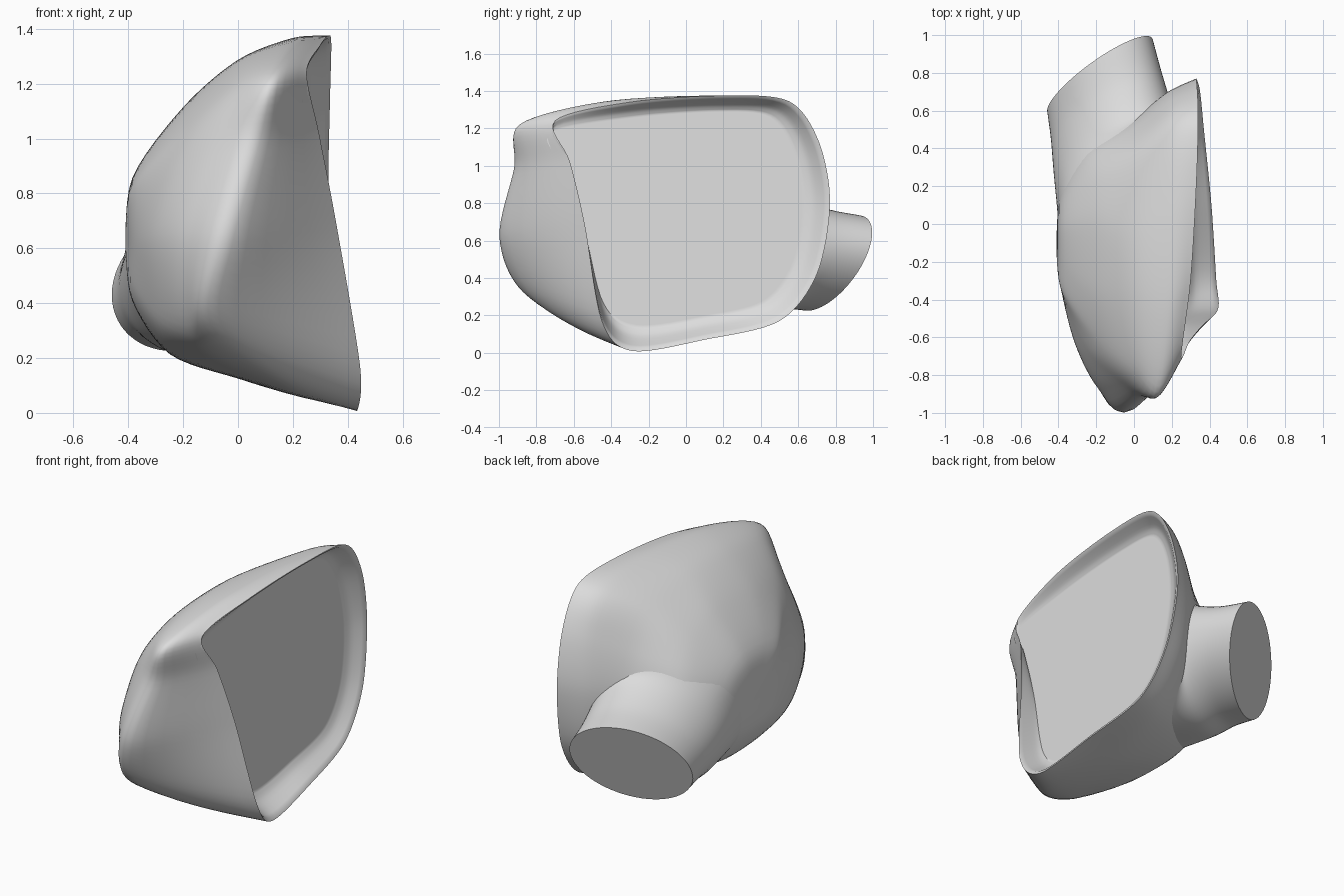
import bpy, bmesh
from math import cos, sin, tau
from mathutils import Vector
from mathutils.bvhtree import BVHTree

cube = bpy.data.objects.get("Cube")
if cube:
    bpy.data.objects.remove(cube, do_unlink=True)

grey = bpy.data.materials.new("plain grey")
grey.use_nodes = True
colour = (0.72, 0.72, 0.72, 1)
grey.diffuse_color = colour
grey.node_tree.nodes["Principled BSDF"].inputs["Base Color"].default_value = colour


def spline(a, b, c, d, t):
    """Point on a soft curve from b to c, with neighbours a and d."""
    m, n = (c - a) * 0.45, (d - b) * 0.45
    return (b + m * t + (3 * (c - b) - 2 * m - n) * t ** 2
            + (2 * (b - c) + m + n) * t ** 3)


def smooth_loop(points, steps=8):
    """Closed smooth loop through the points."""
    p = [Vector(q) for q in points]
    n = len(p)
    return [spline(p[i - 1], p[i], p[(i + 1) % n], p[(i + 2) % n], s / steps)
            for i in range(n) for s in range(steps)]


def smooth_rows(loops, steps=6):
    """Extra loops blended between the given ones."""
    rows = []
    last = len(loops) - 1
    for i in range(last):
        near = [loops[max(i - 1, 0)], loops[i], loops[i + 1], loops[min(i + 2, last)]]
        for s in range(steps):
            rows.append([spline(*q, s / steps) for q in zip(*near)])
    return rows + [loops[last]]


def skin(bm, rows):
    """Quads between successive closed rows; returns the rows of vertices."""
    grid = [[bm.verts.new(p) for p in row] for row in rows]
    for lower, upper in zip(grid, grid[1:]):
        for i in range(len(lower)):
            bm.faces.new((lower[i - 1], lower[i], upper[i], upper[i - 1]))
    return grid


def finish(bm, name):
    bmesh.ops.remove_doubles(bm, verts=bm.verts, dist=0.0001)
    bmesh.ops.recalc_face_normals(bm, faces=bm.faces)
    mesh = bpy.data.meshes.new(name)
    bm.to_mesh(mesh)
    bm.free()
    obj = bpy.data.objects.new(name, mesh)
    bpy.context.collection.objects.link(obj)
    mesh.materials.append(grey)
    bpy.ops.object.select_all(action="DESELECT")
    obj.select_set(True)
    bpy.context.view_layer.objects.active = obj
    bpy.ops.object.shade_smooth_by_angle(angle=0.8)


# Loops of the shell, each starting at the upper front corner and running
# over the top, down the back, along the bottom and up the front
rim = smooth_loop([
    (.25, -.7, 1.24), (.3, -.3, 1.34), (.33, .2, 1.375), (.34, .55, 1.345),
    (.335, .71, 1.13), (.33, .77, .8), (.35, .7, .42), (.37, .5, .17),
    (.41, .1, .07), (.435, -.29, .01), (.445, -.45, .17), (.36, -.54, .68),
    (.295, -.62, 1.02)])
ridge = smooth_loop([
    (.13, -.89, 1.22), (.18, -.45, 1.34), (.2, .1, 1.365), (.2, .5, 1.31),
    (.2, .65, 1.1), (.18, .7, .78), (.2, .65, .42), (.2, .45, .17),
    (.2, .05, .08), (.2, -.45, .08), (-.06, -.86, .32), (-.02, -.985, .62),
    (.08, -.91, .99)])
middle = smooth_loop([
    (0, -.77, 1.19), (0, -.4, 1.275), (0, 0, 1.28), (0, .35, 1.2),
    (0, .5, 1), (0, .56, .75), (0, .52, .45), (0, .35, .22),
    (0, 0, .13), (-.02, -.45, .15), (-.18, -.75, .29), (-.19, -.87, .62),
    (-.08, -.84, .97)])
crown = smooth_loop([
    (-.18, -.62, 1.04), (-.2, -.35, 1.1), (-.2, 0, 1.11), (-.22, .22, 1.02),
    (-.24, .35, .88), (-.26, .4, .7), (-.25, .36, .48), (-.25, .24, .3),
    (-.25, 0, .22), (-.25, -.35, .23), (-.29, -.56, .34), (-.31, -.64, .62),
    (-.25, -.66, .86)])
pole = Vector((-.41, -.05, .6))
cap = [p.lerp(pole, 0.5) for p in crown]
for p in cap:
    p.x = -.385

# Outer shell
bm = bmesh.new()
skin(bm, smooth_rows([rim, ridge, middle, crown, cap, [pole] * len(rim)]))
shell = BVHTree.FromBMesh(bm)

# Recess: rounded lip, sloping wall and flat plate, undercut at the front
centre = Vector((0, .05, .68))


def plate_x(y, z):
    return .3 - .05 * z + .01 * y


def inset(amount, depth):
    """Rim shrunk towards the centre and sunk part of the way to the plate."""
    loop = []
    for p in rim:
        side = min(max((p.y + .5) / .6, -.2), 1)
        rise = .6 if p.z > centre.z else 1
        y = p.y + (centre.y - p.y) * amount * side
        z = p.z + (centre.z - p.z) * amount * rise
        loop.append(Vector((p.x + (plate_x(y, z) - p.x) * depth, y, z)))
    return loop


lip, wall, floor = inset(.03, .08), inset(.12, .75), inset(.19, 1)
inner_rows = skin(bm, [rim] + smooth_rows([lip, wall, floor], 4) + [inset(.21, 1)])
bm.faces.new(inner_rows[-1])
finish(bm, "housing")


# Mounting stem: each ring spans a left and right end, leaning back at the top
def stem_ring(left, right, height, z, tilt, lean, n=64):
    a, b = Vector((*left, z - tilt)), Vector((*right, z + tilt))
    mid, half = (a + b) / 2, (b - a) / 2
    up = Vector((0, lean, height))
    return [mid + half * cos(tau * i / n) + up * sin(tau * i / n) for i in range(n)]


# The foot of the stem spreads out onto the shell as a fillet
foot = [shell.find_nearest(p)[0].lerp(Vector((-.1, .3, .55)), .02)
        for p in stem_ring((-.4, 0), (.27, .6), .43, .57, .04, 0)]
rings = [
    foot,
    stem_ring((-.425, .27), (.2, .64), .33, .54, .05, .03),
    stem_ring((-.44, .45), (.15, .79), .265, .505, .055, .07),
    stem_ring((-.46, .6), (.1, .97), .25, .48, .05, .1)]
bm = bmesh.new()
rows = skin(bm, smooth_rows(rings))
bm.faces.new(rows[-1])
finish(bm, "mounting_stem")
